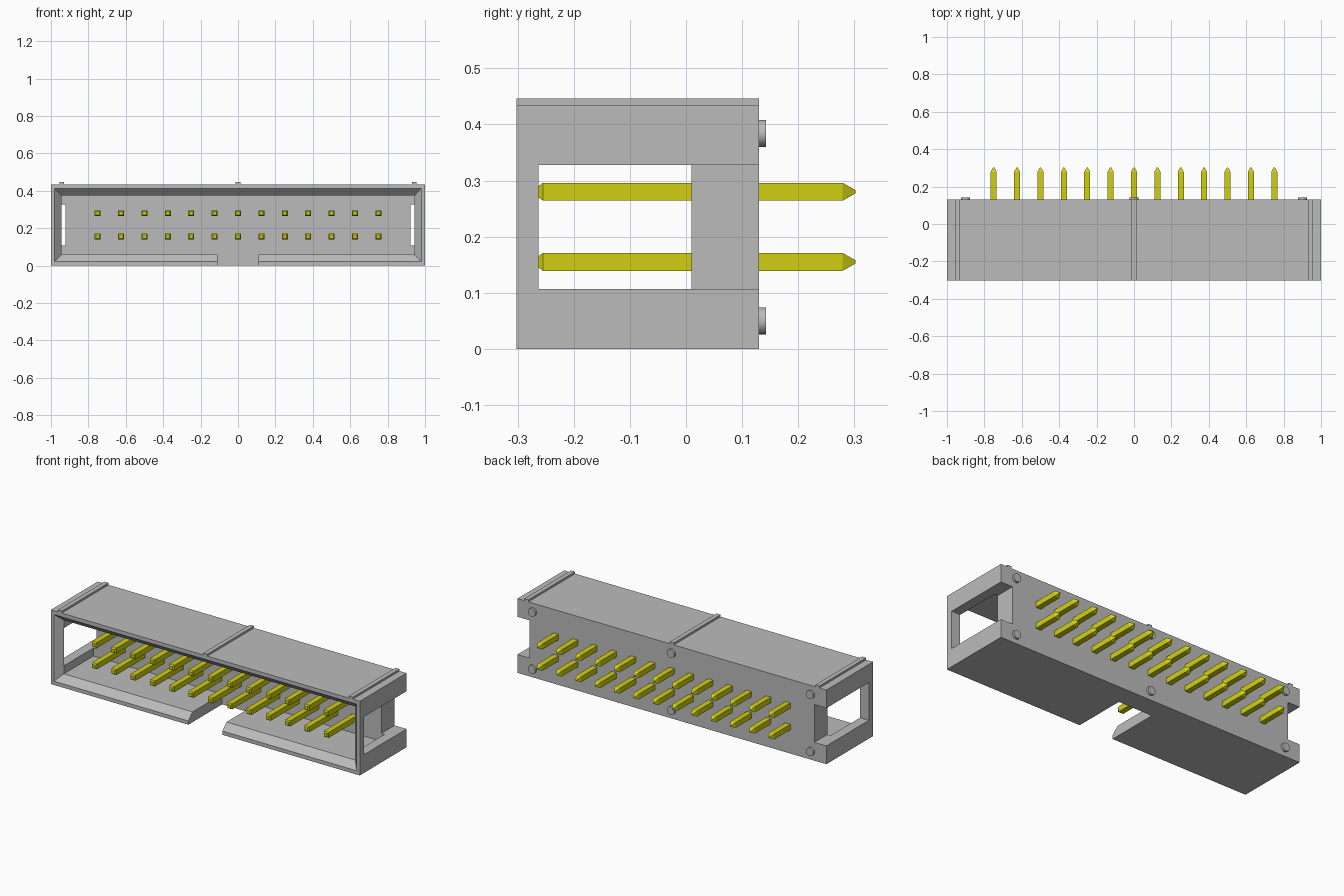
import bpy, bmesh, math
from mathutils import Matrix

cube = bpy.data.objects.get("Cube")
if cube:
    bpy.data.objects.remove(cube, do_unlink=True)


def material(name, rgb):
    m = bpy.data.materials.new(name)
    m.use_nodes = True
    m.diffuse_color = (*rgb, 1)
    m.node_tree.nodes["Principled BSDF"].inputs["Base Color"].default_value = (*rgb, 1)
    return m


GREY = material("grey plastic", (0.5, 0.5, 0.5))
GOLD = material("yellow contact", (0.63, 0.63, 0.006))


def add_object(name, bm, mat):
    bmesh.ops.recalc_face_normals(bm, faces=bm.faces)
    mesh = bpy.data.meshes.new(name)
    bm.to_mesh(mesh)
    bm.free()
    mesh.materials.append(mat)
    obj = bpy.data.objects.new(name, mesh)
    bpy.context.collection.objects.link(obj)
    return obj


def loft(name, sections, mat):
    """Join rectangles (y, x0, x1, z0, z1) along y into a closed solid."""
    bm = bmesh.new()
    rings = [[bm.verts.new((x, y, z)) for x, z in ((x0, z0), (x1, z0), (x1, z1), (x0, z1))]
             for y, x0, x1, z0, z1 in sections]
    for a, b in zip(rings, rings[1:]):
        for i in range(4):
            j = (i + 1) % 4
            bm.faces.new((a[i], a[j], b[j], b[i]))
    bm.faces.new(rings[0])
    bm.faces.new(rings[-1])
    return add_object(name, bm, mat)


def box(name, x0, x1, y0, y1, z0, z1, mat):
    return loft(name, [(y0, x0, x1, z0, z1), (y1, x0, x1, z0, z1)], mat)


FRONT, BACK, TOP = -0.302, 0.13, 0.434
LIP, FLOOR = -0.263, 0.01

# Housing shell with chamfered mouth, key notch and side slots
housing = box("housing", -1, 1, FRONT, BACK, 0, TOP, GREY)
cutters = [
    loft("cavity_cutter", [(-0.35, -0.98, 0.98, 0.022, 0.412),
                           (FRONT, -0.98, 0.98, 0.022, 0.412),
                           (LIP, -0.943, 0.943, 0.06, 0.374),
                           (FLOOR, -0.943, 0.943, 0.06, 0.374)], GREY),
    box("key_cutter", -0.11, 0.11, -0.4, FLOOR, -0.1, 0.2, GREY),
    box("left_slot_cutter", 0.922, 1.1, LIP, 0.2, 0.107, 0.328, GREY),
    box("right_slot_cutter", -1.1, -0.922, LIP, 0.2, 0.107, 0.328, GREY),
]
bpy.context.view_layer.objects.active = housing
for cutter in cutters:
    mod = housing.modifiers.new("cut", "BOOLEAN")
    mod.operation = "DIFFERENCE"
    mod.solver = "EXACT"
    mod.object = cutter
    bpy.ops.object.modifier_apply(modifier=mod.name)
    bpy.data.objects.remove(cutter, do_unlink=True)

# Thin ribs across the top
for name, x in (("right_rib", -0.942), ("middle_rib", 0), ("left_rib", 0.942)):
    box(name, x - 0.013, x + 0.013, FRONT, BACK, TOP - 0.005, 0.446, GREY)

# Round standoffs on the back
for x in (-0.9, 0, 0.9):
    for z in (0.05, 0.384):
        bm = bmesh.new()
        bmesh.ops.create_cone(bm, cap_ends=True, segments=32, radius1=0.024,
                              radius2=0.024, depth=0.023)
        bmesh.ops.transform(bm, verts=bm.verts, matrix=Matrix.Translation((x, 0.1315, z))
                            @ Matrix.Rotation(math.pi / 2, 4, "X"))
        peg = add_object("standoff", bm, GREY)
        for poly in peg.data.polygons:
            poly.use_smooth = len(poly.vertices) == 4
        for edge in peg.data.edges:
            a, b = (peg.data.vertices[v].co.y for v in edge.vertices)
            edge.use_edge_sharp = abs(a - b) < 1e-5

# Two rows of thirteen square contacts with tapered ends
profile = [(LIP, 0.010), (-0.255, 0.016), (0.279, 0.016), (0.302, 0.003)]
pin = loft("contact_pin", [(y, -r, r, -r, r) for y, r in profile], GOLD)
for row, z in enumerate((0.155, 0.28)):
    for i in range(13):
        copy = bpy.data.objects.new(f"contact_pin_{row + 1}_{i + 1}", pin.data)
        copy.location = ((i - 6) * 0.125, 0, z)
        bpy.context.collection.objects.link(copy)
bpy.data.objects.remove(pin, do_unlink=True)
